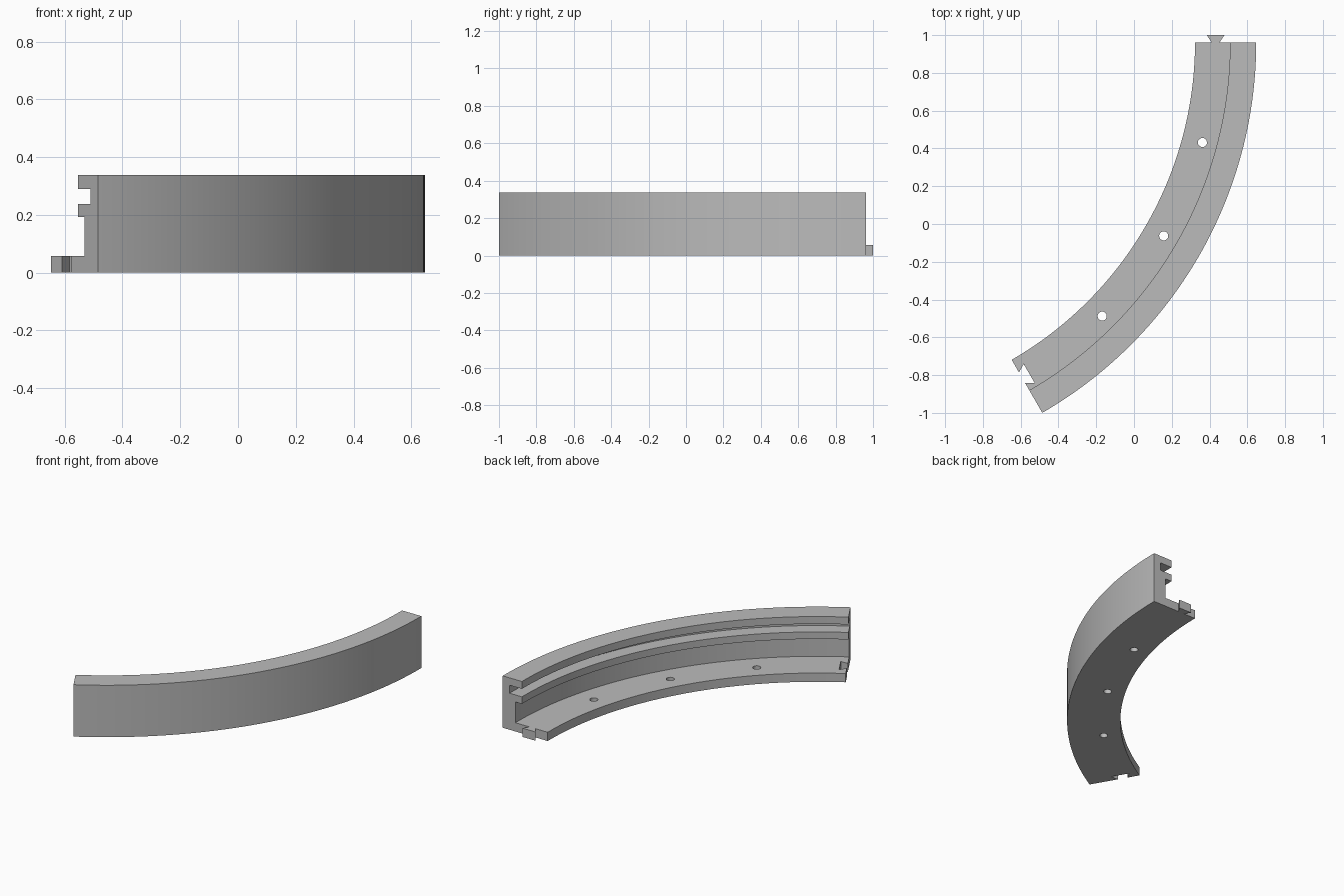
import bpy
import bmesh
from math import radians
from mathutils import Matrix, Vector

if "Cube" in bpy.data.objects:
    bpy.data.objects.remove(bpy.data.objects["Cube"])

CENTRE = Vector((-1.618, 0.962, 0))   # centre of the arc
R_IN, R_OUT, R_MID = 1.941, 2.265, 2.05
BASE, TOP = 0.057, 0.338
SWEEP, STEPS = 60, 60

grey = bpy.data.materials.new("plain grey")
grey.use_nodes = True
grey.diffuse_color = (0.5, 0.5, 0.5, 1)
grey.node_tree.nodes["Principled BSDF"].inputs["Base Color"].default_value = (0.5, 0.5, 0.5, 1)


def at_angle(deg):
    """Frame on the arc: x is radial, y runs along the arc."""
    return Matrix.Translation(CENTRE) @ Matrix.Rotation(radians(deg), 4, "Z")


def finish(bm, name):
    bmesh.ops.recalc_face_normals(bm, faces=bm.faces)
    mesh = bpy.data.meshes.new(name)
    bm.to_mesh(mesh)
    bm.free()
    mesh.materials.append(grey)
    obj = bpy.data.objects.new(name, mesh)
    bpy.context.collection.objects.link(obj)
    return obj


def prism(name, outline, z0, z1, frame):
    bm = bmesh.new()
    rings = [[bm.verts.new(frame @ Vector((x, y, z))) for x, y in outline] for z in (z0, z1)]
    bm.faces.new(rings[0])
    bm.faces.new(rings[1])
    for i in range(len(outline)):
        j = (i + 1) % len(outline)
        bm.faces.new((rings[0][i], rings[0][j], rings[1][j], rings[1][i]))
    return finish(bm, name)


def dovetail(narrow, wide, y0, y1):
    return [(R_MID - narrow, y0), (R_MID + narrow, y0), (R_MID + wide, y1), (R_MID - wide, y1)]


# Curved rail: base flange, outer wall and two inner lips, swept along the arc
profile = [(R_IN, 0), (R_OUT, 0), (R_OUT, TOP), (2.127, TOP), (2.127, 0.29), (2.216, 0.29),
           (2.216, 0.238), (2.127, 0.238), (2.127, 0.192), (2.174, 0.192), (2.174, BASE), (R_IN, BASE)]
bm = bmesh.new()
rings = []
for s in range(STEPS + 1):
    frame = at_angle(-SWEEP * s / STEPS)
    rings.append([bm.verts.new(frame @ Vector((r, 0, z))) for r, z in profile])
for a, b in zip(rings, rings[1:]):
    for i in range(len(profile)):
        j = (i + 1) % len(profile)
        bm.faces.new((a[i], a[j], b[j], b[i]))
bm.faces.new(rings[0])
bm.faces.new(rings[-1])
rail = finish(bm, "curved_rail")

# Cutters: three screw holes and the dovetail socket
cutters = [prism("socket_cutter", dovetail(0.026, 0.058, -0.01, 0.044), -0.05, 0.1, at_angle(-SWEEP))]
for deg in (-15, -30, -45):
    bm = bmesh.new()
    bmesh.ops.create_cone(bm, cap_ends=True, segments=32, radius1=0.024, radius2=0.024, depth=0.2,
                          matrix=at_angle(deg) @ Matrix.Translation((R_MID, 0, 0.03)))
    cutters.append(finish(bm, "hole_cutter"))

bpy.context.view_layer.objects.active = rail
for cutter in cutters:
    cutter.hide_render = True
    mod = rail.modifiers.new("cut", "BOOLEAN")
    mod.operation = "DIFFERENCE"
    mod.solver = "EXACT"
    mod.object = cutter
    bpy.ops.object.modifier_apply(modifier=mod.name)
    bpy.data.objects.remove(cutter)

# Dovetail tongue on the other end
prism("dovetail_tongue", dovetail(0.021, 0.047, 0, 0.038), 0, BASE, at_angle(0))

# Smooth curves, sharp edges
bpy.ops.object.select_all(action="DESELECT")
rail.select_set(True)
bpy.ops.object.shade_smooth_by_angle(angle=radians(30))
